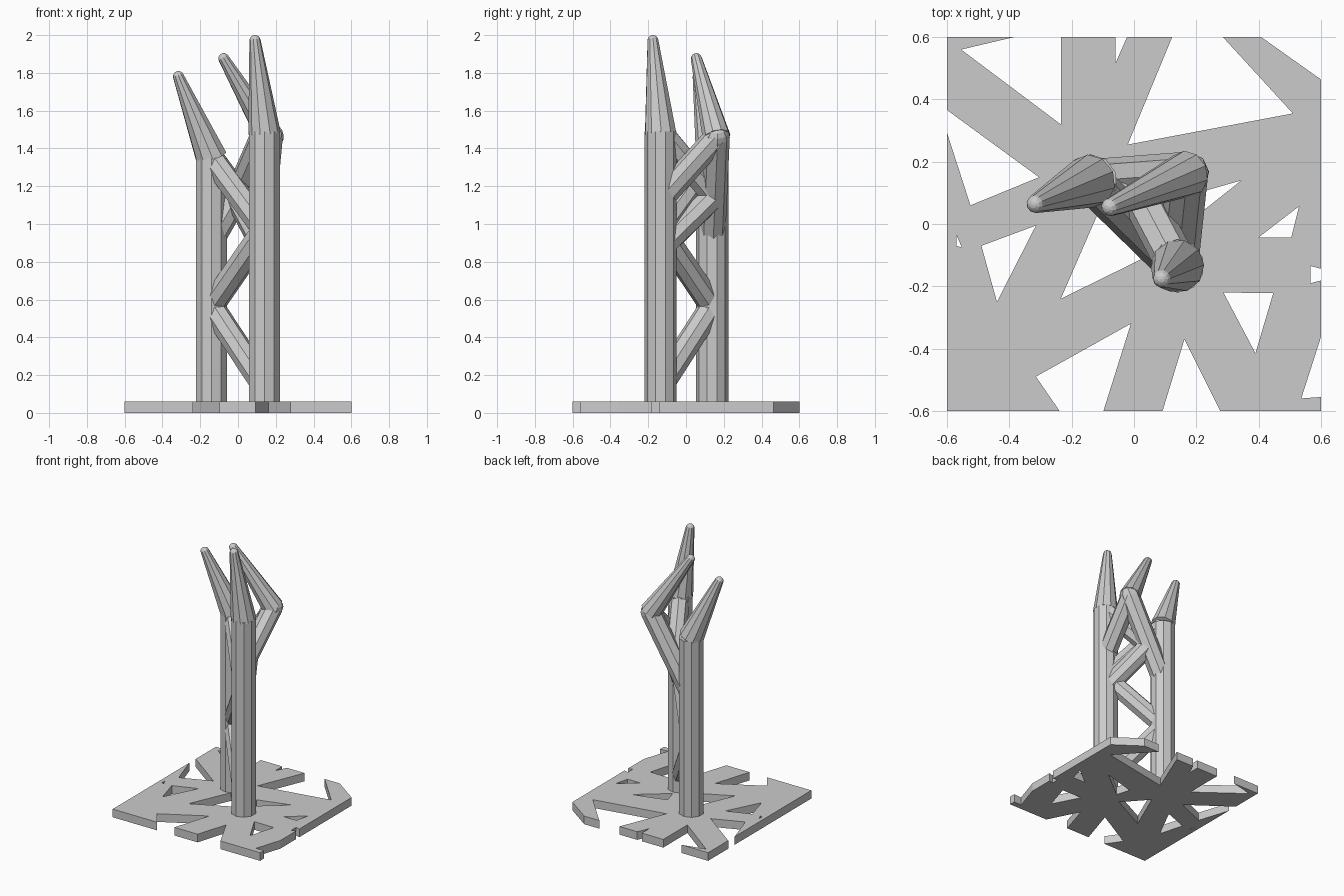
import bpy, bmesh
from mathutils import Vector, Matrix

cube = bpy.data.objects.get("Cube")
if cube:
    bpy.data.objects.remove(cube, do_unlink=True)

GREY = (0.6, 0.6, 0.6, 1.0)
mat = bpy.data.materials.new("plain grey")
mat.use_nodes = True
mat.diffuse_color = GREY
mat.node_tree.nodes["Principled BSDF"].inputs["Base Color"].default_value = GREY


def add_object(name, bm):
    bmesh.ops.recalc_face_normals(bm, faces=bm.faces)
    mesh = bpy.data.meshes.new(name)
    bm.to_mesh(mesh)
    bm.free()
    mesh.materials.append(mat)
    obj = bpy.data.objects.new(name, mesh)
    bpy.context.collection.objects.link(obj)
    return obj


def rod(name, start, end, r1, r2=None, sides=8, ball=False):
    """Faceted rod between two points, optionally tapered with a round tip."""
    a, b = Vector(start), Vector(end)
    r2 = r1 if r2 is None else r2
    axis = b - a
    turn = axis.to_track_quat('Z', 'Y').to_matrix().to_4x4()
    bm = bmesh.new()
    bmesh.ops.create_cone(bm, cap_ends=True, segments=sides, radius1=r1, radius2=r2,
                          depth=axis.length,
                          matrix=Matrix.Translation((a + b) / 2) @ turn)
    if ball:
        bmesh.ops.create_uvsphere(bm, u_segments=sides, v_segments=8, radius=r2,
                                  matrix=Matrix.Translation(b) @ turn)
    return add_object(name, bm)


def prisms(name, outlines, z0, z1):
    """Upright prisms from flat outlines."""
    bm = bmesh.new()
    for pts in outlines:
        face = bm.faces.new([bm.verts.new((x, y, z0)) for x, y in pts])
        ext = bmesh.ops.extrude_face_region(bm, geom=[face])["geom"]
        bmesh.ops.translate(bm, vec=(0, 0, z1 - z0),
                            verts=[g for g in ext if isinstance(g, bmesh.types.BMVert)])
    return add_object(name, bm)


# Base plate with angular cut-outs
H, T = 0.6, 0.06
cuts = [
    [(-.36, H), (-.555, .56), (-.235, .32), (-.235, H)],
    [(-.06, H), (-.02, H), (-.06, .515)],
    [(.125, H), (.28, H), (.51, .355), (-.02, .255)],
    [(.4, H), (H, H), (H, .46)],
    [(-H, .37), (-.305, .15), (-.525, .06), (-H, .31)],
    [(-.57, -.035), (-.553, -.075), (-.57, -.07)],
    [(-.49, -.07), (-.315, -.005), (-.44, -.25)],
    [(-.235, -.24), (-.1, .07), (.05, -.1)],
    [(.345, .14), (.1, .07), (.13, -.03)],
    [(.53, .057), (.4, -.043), (.505, -.043)],
    [(.567, -.135), (H, -.145), (H, -.18), (.567, -.19)],
    [(.287, -.22), (.447, -.222), (.39, -.415)],
    [(-.01, -.32), (-.315, -.49), (-.235, -H), (-.1, -H)],
    [(.162, -.37), (.09, -H), (.28, -H)],
    [(H, -.345), (.537, -.56), (H, -.555)],
]


def overshoot(v):
    return v * 1.01 if abs(v) >= H else v


plate = prisms("base_plate", [[(-H, -H), (H, -H), (H, H), (-H, H)]], 0, T)
cutter = prisms("plate_cutter",
                [[(overshoot(x), overshoot(y)) for x, y in c] for c in cuts], -T, 2 * T)
cutter.hide_render = True
mod = plate.modifiers.new("cutouts", 'BOOLEAN')
mod.operation, mod.solver, mod.object = 'DIFFERENCE', 'EXACT', cutter
bpy.context.view_layer.update()
graph = bpy.context.evaluated_depsgraph_get()
cut_mesh = bpy.data.meshes.new_from_object(plate.evaluated_get(graph))
plate.modifiers.clear()
plate.data = cut_mesh
bpy.data.objects.remove(cutter, do_unlink=True)

# Joint positions
COL, STRUT, TIP = 0.086, 0.066, 0.03


def on_front(z):
    return (.14, -.135, z)


def on_rear(z):
    return (-.14, .138, z)


elbow = Vector((.172, .162, 1.46))
low_joint = Vector(on_rear(.92))
mid_joint = low_joint.lerp(elbow, 0.42)

# Columns and their leaning spikes
rod("front_column", on_front(.03), on_front(1.49), COL, sides=10)
rod("rear_column", on_rear(.03), on_rear(1.35), COL, sides=10)
rod("front_spike", on_front(1.48), (.09, -.175, 1.97), COL, TIP, 10, True)
rod("rear_spike", on_rear(1.35), (-.315, .065, 1.78), COL, TIP, 10, True)
rod("side_spike", elbow, (-.075, .055, 1.875), .075, TIP, 10, True)

# Arched side legs meeting at the elbow
rod("rear_leg", low_joint, elbow, .07, ball=True)
rod("front_leg", on_front(1.13), elbow, STRUT, ball=True)

# Zigzag bracing
zigzag = [on_front(.14), on_rear(.565), on_front(.97), on_rear(1.35)]
for i, (a, b) in enumerate(zip(zigzag, zigzag[1:])):
    rod(f"lower_strut_{i + 1}", a, b, STRUT)
for i, z in enumerate((.87, 1.49)):
    rod(f"upper_strut_{i + 1}", on_front(z), mid_joint, STRUT)
